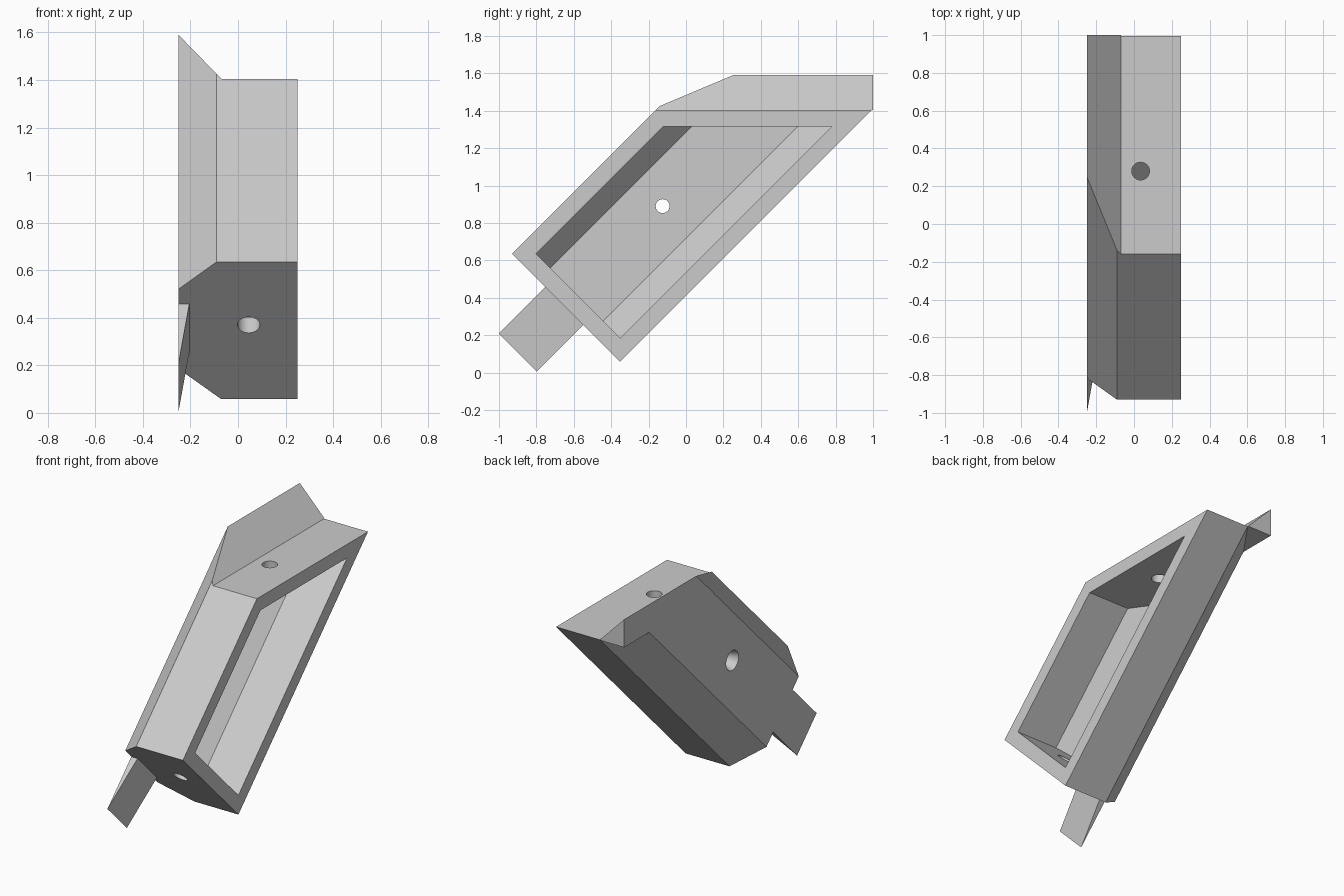
import bpy, bmesh, math
from mathutils import Vector

cube = bpy.data.objects.get("Cube")
if cube:
    bpy.data.objects.remove(cube, do_unlink=True)

# One plain grey for everything
grey = bpy.data.materials.new("plain_grey")
grey.use_nodes = True
colour = (0.6, 0.6, 0.6, 1)
grey.diffuse_color = colour
grey.node_tree.nodes["Principled BSDF"].inputs["Base Color"].default_value = colour

TOP = 1.405        # height of the flat top
END = -0.295       # y + z on the lower end face
WALL = 0.09        # wall thickness
ROOT2 = math.sqrt(2)


def slanted(x, along, across):
    """Point from x, along = y + z and across = z - y."""
    return Vector((x, (along - across) / 2, (along + across) / 2))


def finish(name, bm):
    bmesh.ops.recalc_face_normals(bm, faces=bm.faces[:])
    mesh = bpy.data.meshes.new(name)
    bm.to_mesh(mesh)
    bm.free()
    mesh.materials.append(grey)
    obj = bpy.data.objects.new(name, mesh)
    bpy.context.collection.objects.link(obj)
    return obj


def prism(name, start, end, cuts=()):
    """Join two matching outlines, then trim by (point, outward normal) planes."""
    bm = bmesh.new()
    a = [bm.verts.new(p) for p in start]
    b = [bm.verts.new(p) for p in end]
    bm.faces.new(a)
    bm.faces.new(b[::-1])
    for i in range(len(a)):
        j = (i + 1) % len(a)
        bm.faces.new((a[i], b[i], b[j], a[j]))
    bmesh.ops.recalc_face_normals(bm, faces=bm.faces[:])
    for point, normal in cuts:
        cut = bmesh.ops.bisect_plane(bm, geom=bm.verts[:] + bm.edges[:] + bm.faces[:],
                                     plane_co=point, plane_no=normal, clear_outer=True)
        edges = [e for e in cut["geom_cut"] if isinstance(e, bmesh.types.BMEdge)]
        bmesh.ops.contextual_create(bm, geom=edges)
    return finish(name, bm)


def slanted_prism(name, section, first, top):
    return prism(name, [slanted(x, first, q) for x, q in section],
                 [slanted(x, 4, q) for x, q in section],
                 [((0, 0, top), (0, 0, 1))])


def hole_cutter(name, centre, axis, r1, r2, depth):
    bm = bmesh.new()
    bmesh.ops.create_cone(bm, cap_ends=True, segments=32, radius1=r1, radius2=r2, depth=depth)
    obj = finish(name, bm)
    obj.rotation_euler = Vector(axis).to_track_quat('Z', 'Y').to_euler()
    obj.location = centre
    return obj


def subtract(target, cutter):
    cutter.hide_render = True
    mod = target.modifiers.new(cutter.name, 'BOOLEAN')
    mod.operation = 'DIFFERENCE'
    mod.solver = 'EXACT'
    mod.object = cutter
    bpy.context.view_layer.objects.active = target
    bpy.ops.object.modifier_apply(modifier=mod.name)
    bpy.data.objects.remove(cutter, do_unlink=True)


# Slanted housing with chamfered long edges
outer = [(0.25, 0.41), (-0.07, 0.41), (-0.25, 0.665),
         (-0.25, 1.337), (-0.09, 1.565), (0.25, 1.565)]
housing = slanted_prism("housing", outer, END, TOP)

# Hollow open on the +x side, following the outer walls
wall = WALL * ROOT2
nudge = WALL * math.tan(math.pi / 8)
inner = [(0.4, 0.41 + wall), (-0.07 + nudge, 0.41 + wall),
         (-0.25 + WALL, 0.665 + nudge * ROOT2), (-0.25 + WALL, 1.337 - nudge * ROOT2),
         (-0.09 + nudge, 1.565 - wall), (0.4, 1.565 - wall)]
subtract(housing, slanted_prism("hollow", inner, END + wall, TOP - WALL))

# Screw holes in the top, lower end and side wall
subtract(housing, hole_cutter("top_hole", (0.035, 0.28, TOP - WALL / 2),
                              (0, 0, 1), 0.047, 0.047, 0.14))
subtract(housing, hole_cutter("end_hole", slanted(0.045, END + wall / 2, 1.035),
                              (0, 1, 1), 0.047, 0.047, 0.14))
subtract(housing, hole_cutter("side_hole", (-0.205, -0.125, 0.89),
                              (1, 0, 0), 0.068, 0.034, 0.11))

# Sloped lip along the top, trimmed to the housing front and chamfer
lip = [(-0.07, TOP), (-0.25, 1.59), (-0.25, TOP)]
corner = slanted(-0.09, END, 1.565)
prism("top_lip", [(x, -0.4, z) for x, z in lip], [(x, 1, z) for x, z in lip],
      [(corner, (0, -1, 1)), (corner, (-ROOT2, -1, 1))])

# Tapered tongue below the lower end
taper = [(-0.25, END), (-0.205, END), (-0.25, -0.793)]
prism("tongue", [slanted(x, p, 0.805) for x, p in taper],
      [slanted(x, p, 1.21) for x, p in taper])

# Smooth only the hole walls
bpy.ops.object.select_all(action='DESELECT')
housing.select_set(True)
bpy.context.view_layer.objects.active = housing
bpy.ops.object.shade_smooth_by_angle(angle=math.radians(25))
